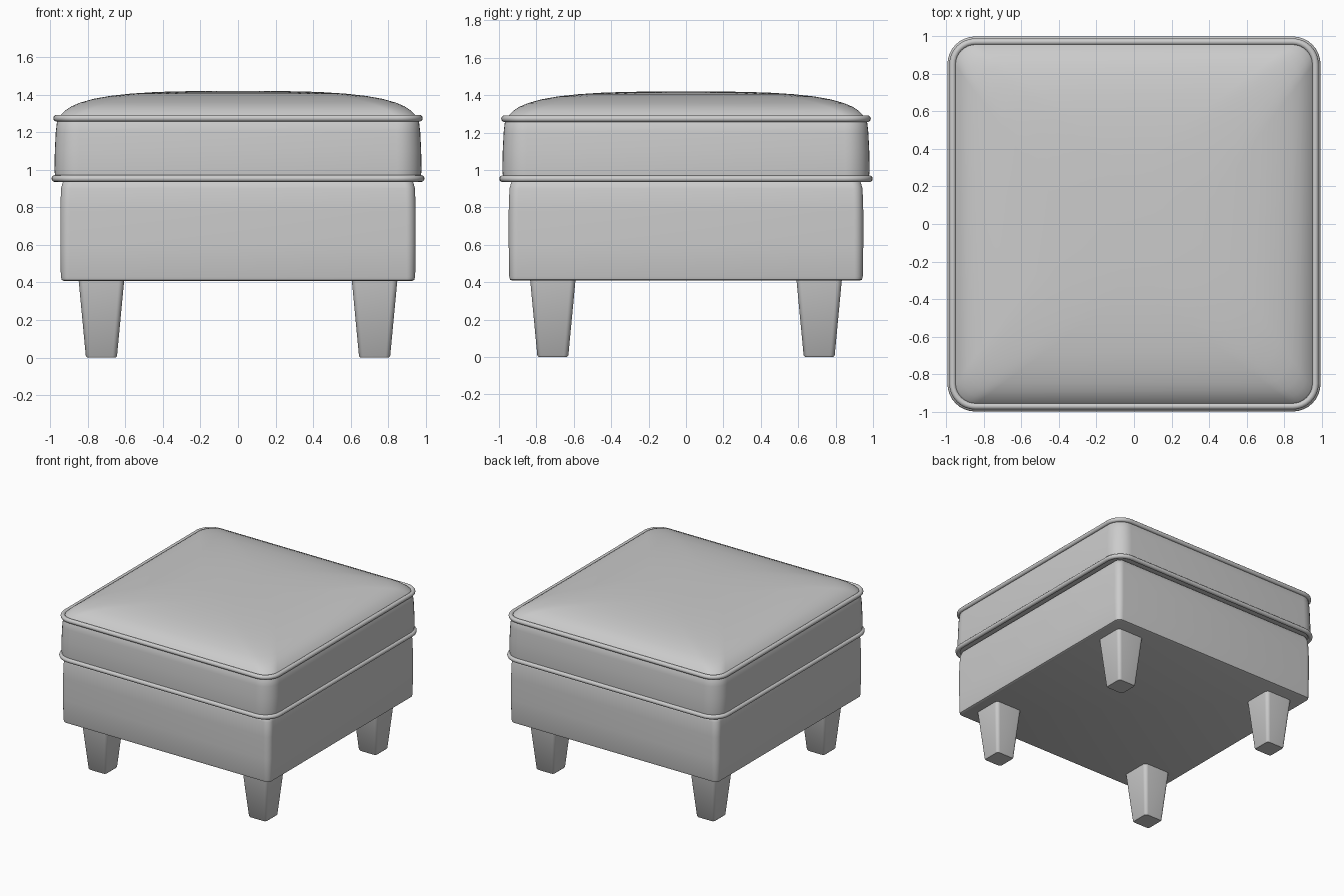
import bpy, bmesh, math

if "Cube" in bpy.data.objects:
    bpy.data.objects.remove(bpy.data.objects["Cube"])

grey = bpy.data.materials.new("grey upholstery")
grey.diffuse_color = (0.6, 0.6, 0.6, 1)
grey.use_nodes = True
grey.node_tree.nodes["Principled BSDF"].inputs["Base Color"].default_value = grey.diffuse_color


def rounded_square(hx, hy, r, z, steps=8):
    """Points round a rounded rectangle at height z."""
    pts = []
    for k, (sx, sy) in enumerate([(1, 1), (-1, 1), (-1, -1), (1, -1)]):
        for i in range(steps + 1):
            a = math.pi / 2 * (k + i / steps)
            pts.append((sx * (hx - r) + r * math.cos(a),
                        sy * (hy - r) + r * math.sin(a), z))
    return pts


def loft(name, rings, at=(0, 0), tube=False, angle=40):
    """Skin a list of (half x, half y, corner radius, z) rings."""
    bm = bmesh.new()
    loops = [[bm.verts.new(p) for p in rounded_square(*r)] for r in rings]
    pairs = list(zip(loops, loops[1:]))
    if tube:
        pairs.append((loops[-1], loops[0]))
    else:
        bm.faces.new(loops[0])
        bm.faces.new(loops[-1])
    for a, b in pairs:
        n = len(a)
        for i in range(n):
            j = (i + 1) % n
            bm.faces.new((a[i], a[j], b[j], b[i]))
    bmesh.ops.recalc_face_normals(bm, faces=bm.faces)
    me = bpy.data.meshes.new(name)
    bm.to_mesh(me)
    bm.free()
    me.materials.append(grey)
    ob = bpy.data.objects.new(name, me)
    ob.location = (at[0], at[1], 0)
    bpy.context.collection.objects.link(ob)
    bpy.ops.object.select_all(action='DESELECT')
    ob.select_set(True)
    bpy.context.view_layer.objects.active = ob
    bpy.ops.object.shade_smooth_by_angle(angle=math.radians(angle))
    return ob


def piping(name, half, z, corner, r=0.018):
    """Round cord that follows a seam."""
    rings = []
    for i in range(12):
        a = math.tau * i / 12
        d = r * math.cos(a)
        rings.append((half + d, half + 0.005 + d, corner + d, z + r * math.sin(a)))
    loft(name, rings, tube=True)


# Upholstered base box
loft("base", [(h, h + 0.002, r, z) for h, r, z in [
    (0.925, 0.03, 0.408), (0.938, 0.04, 0.413), (0.943, 0.045, 0.43),
    (0.946, 0.05, 0.60), (0.946, 0.05, 0.78), (0.942, 0.05, 0.90),
    (0.932, 0.05, 0.935), (0.915, 0.04, 0.95)]])

# Cushion: boxed sides, then a domed top
sides = [(0.972, 0.13, 0.945), (0.977, 0.13, 1.0), (0.975, 0.13, 1.1),
         (0.97, 0.125, 1.2), (0.962, 0.12, 1.27)]
dome = [(0.945, 1.29), (0.92, 1.315), (0.885, 1.338), (0.84, 1.357),
        (0.77, 1.377), (0.68, 1.393), (0.57, 1.405), (0.43, 1.414), (0.22, 1.419)]
rings = [(h, h + 0.005, r, z) for h, r, z in sides]
rings += [(h, h + 0.005, min(0.11 + (0.95 - h) * 0.35, h * 0.9), z) for h, z in dome]
loft("cushion", rings, angle=60)

# Cords on the two cushion seams
piping("lower_piping", 0.975, 0.953, 0.13)
piping("upper_piping", 0.965, 1.274, 0.12)

# Four tapered legs
for yname, sy in (("front", -1), ("back", 1)):
    for xname, sx in (("left", -1), ("right", 1)):
        loft(f"{yname}_{xname}_leg",
             [(0.076, 0.076, 0.02, 0), (0.083, 0.083, 0.025, 0.008),
              (0.122, 0.122, 0.03, 0.42)], at=(0.727 * sx, 0.712 * sy))
